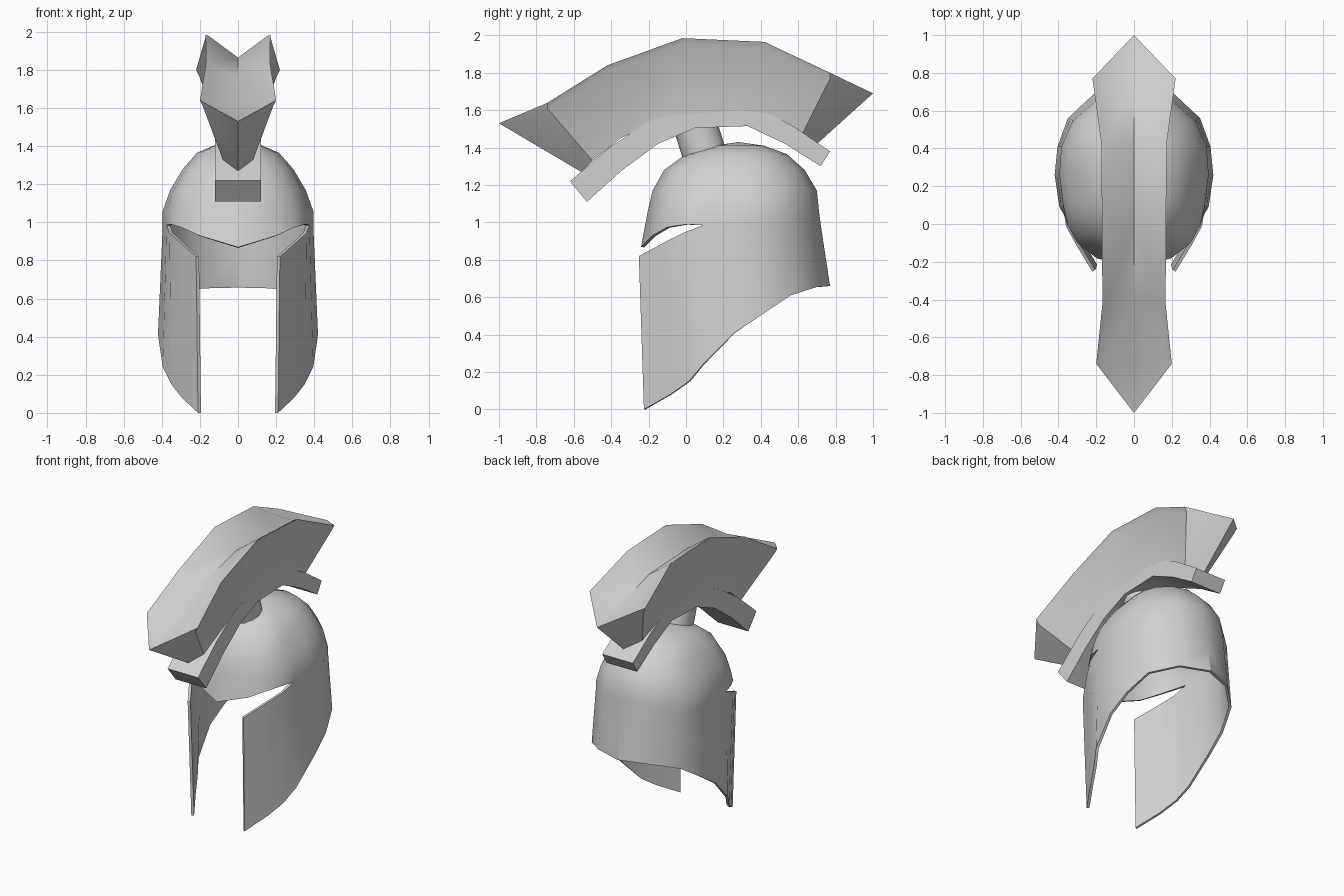
import bpy, bmesh, math

if "Cube" in bpy.data.objects:
    bpy.data.objects.remove(bpy.data.objects["Cube"])

steel = bpy.data.materials.new("grey_steel")
steel.diffuse_color = (0.64, 0.64, 0.64, 1)
steel.use_nodes = True
steel.node_tree.nodes["Principled BSDF"].inputs["Base Color"].default_value = steel.diffuse_color


def make(name, verts, faces, thickness=0, angle=35):
    """Build the +x half, mirror it, optionally thicken it, and shade it."""
    me = bpy.data.meshes.new(name)
    me.from_pydata(verts, [], faces)
    bm = bmesh.new()
    bm.from_mesh(me)
    bmesh.ops.remove_doubles(bm, verts=bm.verts, dist=0.0005)
    bm.to_mesh(me)
    bm.free()
    me.materials.append(steel)
    ob = bpy.data.objects.new(name, me)
    bpy.context.collection.objects.link(ob)
    bpy.context.view_layer.objects.active = ob
    for o in bpy.context.selected_objects:
        o.select_set(False)
    ob.select_set(True)
    mir = ob.modifiers.new("mirror", 'MIRROR')
    mir.use_clip = True
    bpy.ops.object.modifier_apply(modifier="mirror")
    if thickness:
        sol = ob.modifiers.new("shell", 'SOLIDIFY')
        sol.thickness = thickness
        sol.offset = -1
        bpy.ops.object.modifier_apply(modifier="shell")
    else:
        bm = bmesh.new()
        bm.from_mesh(ob.data)
        bmesh.ops.recalc_face_normals(bm, faces=bm.faces)
        bm.to_mesh(ob.data)
        bm.free()
    bpy.ops.object.shade_smooth_by_angle(angle=math.radians(angle))
    return ob


def grid(columns):
    """Quads between neighbouring columns of equal length."""
    n = len(columns[0])
    verts = [p for c in columns for p in c]
    faces = [(i * n + j, (i + 1) * n + j, (i + 1) * n + j + 1, i * n + j + 1)
             for i in range(len(columns) - 1) for j in range(n - 1)]
    return verts, faces


# Helmet bowl with cheek guards: columns from front to back
# (x low, y low, z bottom, z cheek top, x brow, y brow, z brow)
cols = [
    (.215, -.24, .00, .82, .20, -.18, .93),
    (.30, -.10, .08, .895, .30, -.10, .975),
    (.355, .00, .15, .945, .355, .00, .99),
    (.395, .09, .24, .985, .375, .09, .985),
    (.42, .26, .41, .99, .395, .26, .99),
    (.405, .41, .51, .99, .385, .41, .99),
    (.35, .56, .61, .99, .325, .55, .99),
    (.20, .70, .655, .99, .19, .67, .99),
    (.00, .77, .66, .99, .00, .72, .99),
]
lower = []
for x, y, zb, zc, xu, yu, zu in cols:
    joined = zc == zu
    top = (xu, yu, zu) if joined else (x + .005, y - .012, zc)
    base = (x, y, zb) if joined else (x - .005, y + .015, zb)
    lower.append([tuple(base[k] + (top[k] - base[k]) * t for k in range(3))
                  for t in (0, .5, 1)])

# dome rings: z, side scale, front scale, back scale
rings = [(1.06, 1.0, .93, .98), (1.17, .90, .88, .955), (1.28, .735, .76, .81),
         (1.365, .545, .53, .60), (1.41, .28, .24, .33)]
upper = []
for x, y, z in [(0, -.24, .87)] + [c[4:] for c in cols]:
    col = [(x, y, z)]
    for rz, sx, sf, sb in rings:
        col.append((x * sx, .27 + (y - .27) * (sf if y < .27 else sb), rz))
    upper.append(col + [(0, .28, 1.43)])
v1, f1 = grid(lower)
v2, f2 = grid(upper)
make("helmet_shell", v1 + v2, f1 + [tuple(i + len(v1) for i in f) for f in f2], .018)

# Curved crest holder: (y, z) of the upper and lower edge
holder = [(-.62, 1.22, -.53, 1.11), (-.41, 1.40, -.34, 1.28), (-.20, 1.54, -.15, 1.42),
          (.08, 1.625, .05, 1.505), (.36, 1.63, .33, 1.515), (.58, 1.51, .53, 1.42),
          (.77, 1.38, .72, 1.30)]
w = .12
secs = [[(0, a, b), (w, a, b), (w, c, d), (0, c, d)] for a, b, c, d in holder]
v, f = grid(secs)
n = len(secs) * 4
make("crest_holder", v, f + [(0, 1, 2, 3), (n - 1, n - 2, n - 3, n - 4)])

# Plume: base y, z, half width; top y, z, half width; depth of the top valley
plume = [(-.56, 1.27, 0, -1, 1.53, 0, 0),
         (-.50, 1.33, .08, -.74, 1.64, .20, .03),
         (-.35, 1.45, .11, -.42, 1.84, .167, .08),
         (-.10, 1.57, .12, -.02, 1.985, .17, .12),
         (.30, 1.60, .12, .42, 1.965, .172, .12),
         (.62, 1.47, .09, .77, 1.80, .22, .06),
         (.70, 1.42, 0, 1, 1.69, 0, 0)]
secs = []
for yb, zb, xb, yt, zt, xt, d in plume:
    lip = .016 if xt else 0
    secs.append([(0, yb, zb), (xb, yb, zb), (xt - lip, yt, zt - 2 * lip),
                 (xt, yt, zt), (max(xt - lip * 1.3, 0), yt, zt - lip * .6),
                 (0, yt, zt - d)])
v, f = grid(secs)
make("plume", v, f)

# Tilted post between the bowl and the crest holder
half = [(math.sin(a * math.pi / 6), -math.cos(a * math.pi / 6)) for a in range(7)]
secs = [[(.10 * s, cy + .115 * c, cz + .025 * c) for s, c in half]
        for cy, cz in ((.10, 1.36), (.04, 1.55))]
v, f = grid(secs)
make("crest_post", v, f)
